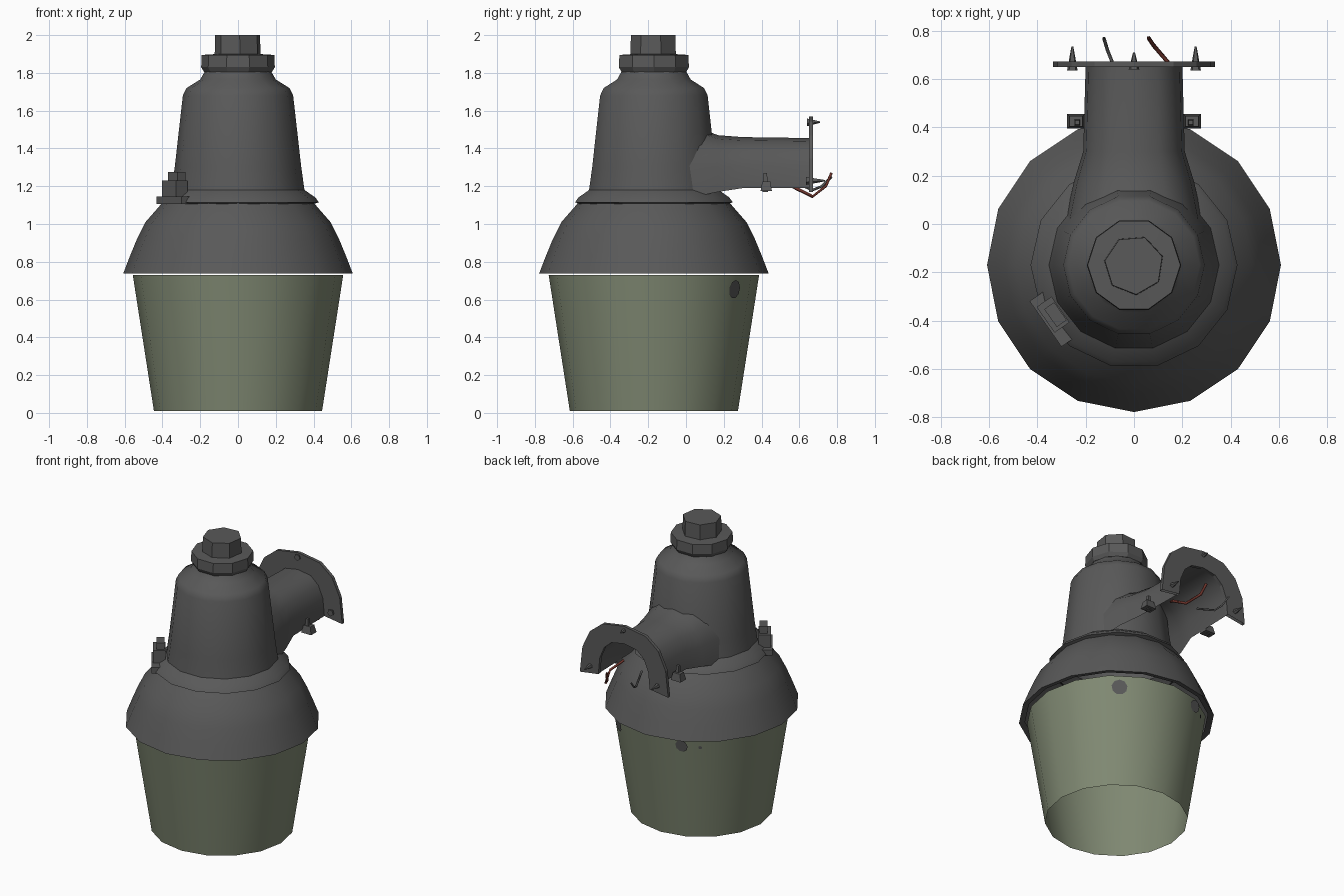
import bpy, bmesh, math
from mathutils import Vector, Matrix

if "Cube" in bpy.data.objects:
    bpy.data.objects.remove(bpy.data.objects["Cube"])

AXIS_Y = -0.17


def material(name, rgb):
    m = bpy.data.materials.new(name)
    m.diffuse_color = (*rgb, 1)
    m.use_nodes = True
    m.node_tree.nodes["Principled BSDF"].inputs["Base Color"].default_value = m.diffuse_color
    return m


METAL = material("dark grey metal", (0.1, 0.1, 0.1))
GLASS = material("green glass", (0.215, 0.25, 0.17))
RED = material("red wire", (0.16, 0.035, 0.025))


def finish(name, bm, mat, angle=None):
    me = bpy.data.meshes.new(name)
    bm.to_mesh(me)
    bm.free()
    me.materials.append(mat)
    ob = bpy.data.objects.new(name, me)
    bpy.context.collection.objects.link(ob)
    if angle:
        bpy.ops.object.select_all(action='DESELECT')
        ob.select_set(True)
        bpy.context.view_layer.objects.active = ob
        bpy.ops.object.shade_smooth_by_angle(angle=math.radians(angle))
    return ob


def loft(bm, rings, closed=True):
    rows = [[bm.verts.new(p) for p in r] for r in rings]
    n = len(rows[0])
    for a, b in zip(rows, rows[1:]):
        for i in range(n if closed else n - 1):
            j = (i + 1) % n
            bm.faces.new((a[i], a[j], b[j], b[i]))
    return rows


def lathe(name, profile, sides, mat, cap=False, angle=40, turn=0.0):
    """Turn a (radius, height) profile about the lamp's axis."""
    bm = bmesh.new()
    rings = [[(r * math.cos(turn + math.tau * i / sides),
               AXIS_Y + r * math.sin(turn + math.tau * i / sides), z)
              for i in range(sides)] for r, z in profile]
    rows = loft(bm, rings)
    if cap:
        bm.faces.new(rows[-1])
    return finish(name, bm, mat, angle)


def box(name, size, loc, rot=0.0, top=1.0):
    bm = bmesh.new()
    bmesh.ops.create_cube(bm, size=1)
    for v in bm.verts:
        if v.co.z > 0:
            v.co.x *= top
            v.co.y *= top
    bm.transform(Matrix.Translation(loc) @ Matrix.Rotation(rot, 4, 'Z')
                 @ Matrix.Diagonal((*size, 1)))
    return finish(name, bm, METAL)


def wire(name, pts, r, mat):
    cu = bpy.data.curves.new(name, 'CURVE')
    cu.dimensions = '3D'
    cu.bevel_depth, cu.bevel_resolution = r, 0
    sp = cu.splines.new('POLY')
    sp.points.add(len(pts) - 1)
    for p, co in zip(sp.points, pts):
        p.co = (*co, 1)
    cu.materials.append(mat)
    ob = bpy.data.objects.new(name, cu)
    bpy.context.collection.objects.link(ob)


# Turned parts from bottom to top
lathe("glass_shade", [(0.445, 0.01), (0.557, 0.73)], 16, GLASS)
lathe("skirt", [(0.57, 0.745), (0.608, 0.737), (0.572, 0.83), (0.535, 0.92),
                (0.49, 1.01), (0.42, 1.09), (0.40, 1.115)], 16, METAL)
lathe("housing", [(0.40, 1.105), (0.428, 1.115), (0.41, 1.14), (0.352, 1.18),
                  (0.335, 1.3), (0.292, 1.68), (0.272, 1.72), (0.20, 1.765),
                  (0.18, 1.80), (0.165, 1.82)], 14, METAL)
lathe("collar", [(0.16, 1.80), (0.18, 1.805), (0.195, 1.83), (0.192, 1.895),
                 (0.11, 1.90)], 10, METAL, angle=30)
lathe("cap", [(0.125, 1.89), (0.122, 2.0)], 7, METAL, cap=True, angle=50, turn=0.3)


def arch(hw, z0, z1, y, n=8):
    """Rounded arch section, open at the bottom."""
    pts = []
    for i in range(n + 1):
        a = math.pi * i / n
        s, c = math.sin(a), math.cos(a)
        pts.append((hw * math.copysign(abs(c) ** 0.75, c), y,
                    z0 + (z1 - z0) * max(s, 0.0) ** 0.85))
    return pts


# Bracket arm: an open tunnel that flares into the housing
bm = bmesh.new()
loft(bm, [arch(0.29, 1.13, 1.54, -0.02), arch(0.25, 1.17, 1.47, 0.17),
          arch(0.21, 1.19, 1.46, 0.30), arch(0.20, 1.19, 1.455, 0.66)], closed=False)
finish("bracket_arm", bm, METAL, 50)

# Arched flange plate at the end of the arm
bm = bmesh.new()
loft(bm, [arch(0.195, 1.19, 1.45, 0.65), arch(0.335, 1.17, 1.57, 0.65),
          arch(0.335, 1.17, 1.57, 0.672), arch(0.195, 1.19, 1.45, 0.672),
          arch(0.195, 1.19, 1.45, 0.65)], closed=False)
finish("flange", bm, METAL)

# Pointed bolts through the flange
for i, (x, z) in enumerate([(-0.255, 1.23), (0.255, 1.23), (0, 1.54)]):
    bm = bmesh.new()
    bmesh.ops.create_cone(bm, cap_ends=True, segments=5, radius1=0.023,
                          radius2=0.004, depth=0.10 if x else 0.07)
    bm.transform(Matrix.Translation((x, 0.685 if x else 0.675, z))
                 @ Matrix.Rotation(-math.pi / 2, 4, 'X'))
    finish(f"flange_bolt_{i}", bm, METAL)

# Clamp lugs on both sides of the arm
for s in (-1, 1):
    box(f"clamp_lug_{s}", (0.075, 0.06, 0.05), (s * 0.24, 0.425, 1.20), top=0.7)
    box(f"clamp_pin_{s}", (0.03, 0.03, 0.10), (s * 0.235, 0.42, 1.22), top=0.6)

# Latch on the front left of the skirt
ROT = math.radians(-55)
box("latch_base", (0.23, 0.10, 0.04), (-0.325, -0.385, 1.125), ROT)
box("latch_body", (0.13, 0.075, 0.10), (-0.335, -0.375, 1.18), ROT)
box("latch_top", (0.09, 0.05, 0.05), (-0.325, -0.375, 1.25), ROT)

# Loose wires hanging from the arm
wire("red_wire", [(0.12, 0.50, 1.24), (0.17, 0.58, 1.19), (0.14, 0.67, 1.145),
                  (0.08, 0.74, 1.20), (0.06, 0.77, 1.27)], 0.009, RED)
wire("grey_wire", [(-0.05, 0.55, 1.23), (-0.09, 0.67, 1.18),
                   (-0.11, 0.72, 1.20), (-0.125, 0.77, 1.25)], 0.007, METAL)

# Round grey plates on the glass
for i, (deg, z, r) in enumerate([(52, 0.655, 0.05), (112, 0.68, 0.042), (124, 0.67, 0.012)]):
    a = math.radians(deg)
    seg = math.tau / 16
    mid = (math.floor(a / seg) + 0.5) * seg       # facet direction
    apothem = (0.445 + 0.112 * (z - 0.01) / 0.72) * math.cos(seg / 2)
    n = Vector((math.cos(mid), math.sin(mid), -0.153)).normalized()
    t = Vector((-math.sin(mid), math.cos(mid), 0))
    pos = Vector((math.cos(mid) * apothem, AXIS_Y + math.sin(mid) * apothem, z))
    pos += t * apothem * math.tan(a - mid) + n * 0.006
    bm = bmesh.new()
    bmesh.ops.create_circle(bm, cap_ends=True, segments=9, radius=r)
    bm.transform(Matrix.Translation(pos) @ n.to_track_quat('Z', 'Y').to_matrix().to_4x4())
    finish(f"glass_plate_{i}", bm, METAL)
